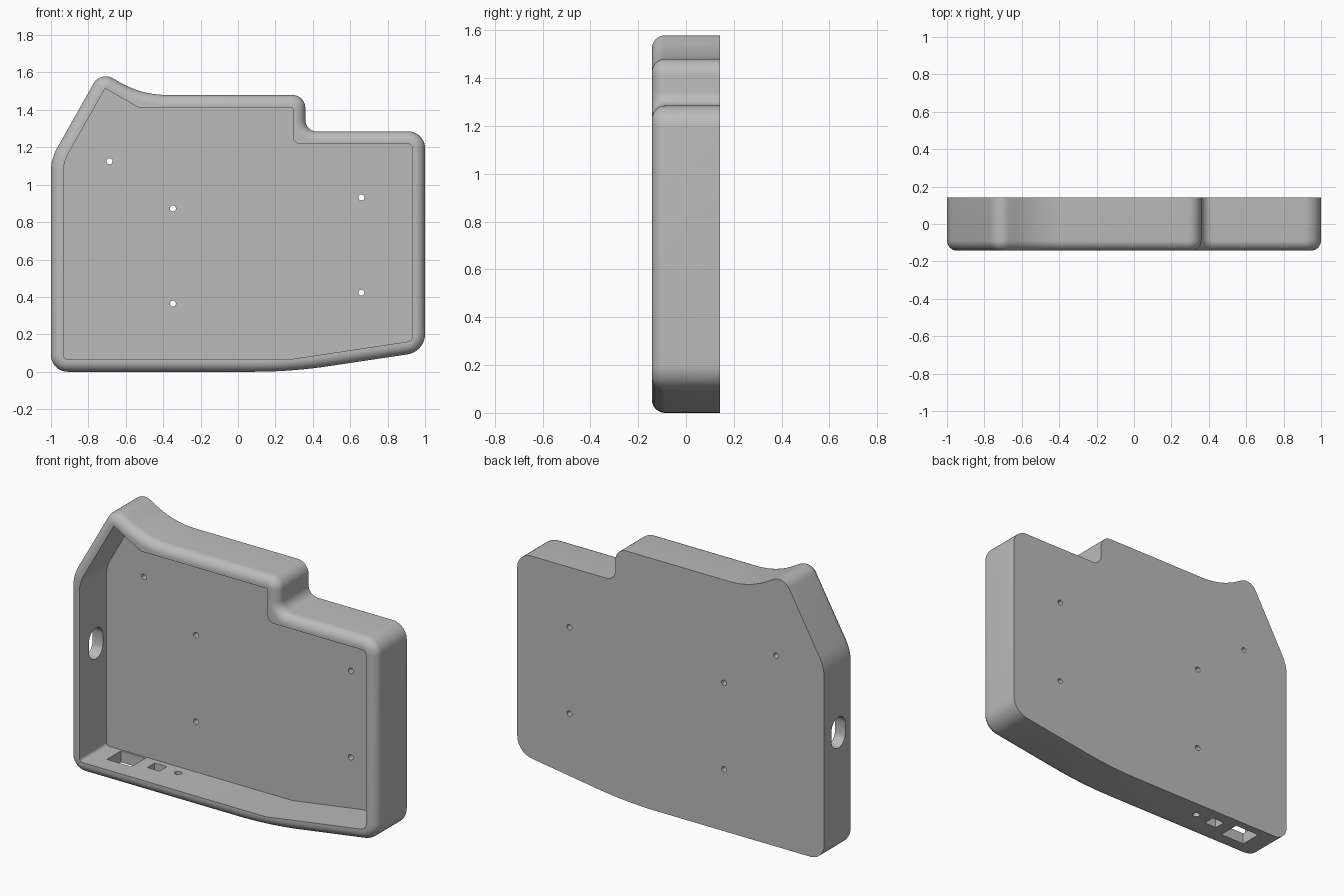
import bpy
import bmesh
from math import pi, sin, cos, tan
from mathutils import Vector, Matrix

cube = bpy.data.objects.get("Cube")
if cube:
    bpy.data.objects.remove(cube)

FRONT, BACK, FLOOR = -0.1425, 0.1425, 0.107
WALL, ROUND, STEPS = 0.067, 0.055, 10

# Outline corners, counter-clockwise: x, z, outer radius, inner radius
CORNERS = [
    (-1, 0, 0.09, 0.02), (0.285, 0, 2.7, 0), (1, 0.107, 0.11, 0.035),
    (1, 1.285, 0.09, 0.025), (0.36, 1.285, 0.06, 0.04), (0.36, 1.48, 0.07, 0.01),
    (-0.515, 1.48, 0.5, 0), (-0.735, 1.607, 0.075, 0), (-1, 1.138, 0.25, 0.19),
]


def outline(inset, inner=False):
    """Points of the outline moved inwards, with every corner rounded."""
    pts = [Vector(c[:2]) for c in CORNERS]
    result = []
    for i, corner in enumerate(CORNERS):
        p = pts[i]
        a = (p - pts[i - 1]).normalized()
        b = (pts[(i + 1) % len(pts)] - p).normalized()
        turn = a.x * b.y - a.y * b.x
        na, nb = Vector((-a.y, a.x)), Vector((-b.y, b.x))
        miter = (na + nb) / (1 + na.dot(nb))
        p = p + miter * inset
        side = 1 if turn > 0 else -1
        r = corner[3] if inner else corner[2] - side * inset
        centre = p + miter * r * side
        start = -na * side
        angle = a.angle(b) * side
        for k in range(STEPS + 1):
            result.append(centre + Matrix.Rotation(angle * k / STEPS, 2) @ start * r)
    return result


def make_object(name, bm):
    bmesh.ops.recalc_face_normals(bm, faces=bm.faces)
    mesh = bpy.data.meshes.new(name)
    bm.to_mesh(mesh)
    bm.free()
    obj = bpy.data.objects.new(name, mesh)
    bpy.context.collection.objects.link(obj)
    return obj


def loft(name, rings):
    """Skin a list of (points, depth) rings and cap both ends."""
    bm = bmesh.new()
    loops = [[bm.verts.new((p.x, y, p.y)) for p in pts] for pts, y in rings]
    for lower, upper in zip(loops, loops[1:]):
        for i in range(len(lower)):
            bm.faces.new((lower[i - 1], lower[i], upper[i], upper[i - 1]))
    bm.faces.new(loops[0])
    bm.faces.new(loops[-1])
    bmesh.ops.remove_doubles(bm, verts=bm.verts, dist=1e-5)
    return make_object(name, bm)


def box_cutter(name, centre, size):
    bm = bmesh.new()
    bmesh.ops.create_cube(bm, size=1)
    bmesh.ops.scale(bm, vec=size, verts=bm.verts)
    bmesh.ops.translate(bm, vec=centre, verts=bm.verts)
    return make_object(name, bm)


def round_cutter(name, centre, radius, axis, stretch=0):
    """Cylinder along an axis; stretch pulls it apart in z to make a slot."""
    bm = bmesh.new()
    bmesh.ops.create_cone(bm, cap_ends=True, segments=32, radius1=radius,
                          radius2=radius, depth=0.2)
    turn = Vector((0, 0, 1)).rotation_difference(Vector(axis)).to_matrix()
    bmesh.ops.rotate(bm, matrix=turn, verts=bm.verts)
    for v in bm.verts:
        if abs(v.co.z) > 1e-5:
            v.co.z += stretch if v.co.z > 0 else -stretch
    bmesh.ops.translate(bm, vec=centre, verts=bm.verts)
    return make_object(name, bm)


# Open tray: back plate, side wall, rounded front rim, cavity
rings = [(outline(0), BACK)]
for k in range(9):
    t = k / 8 * pi / 2
    rings.append((outline(ROUND * (1 - cos(t))), FRONT + ROUND * (1 - sin(t))))
rings += [(outline(WALL, True), FRONT), (outline(WALL, True), FLOOR)]
tray = loft("case_tray", rings)

# Mounting holes through the back plate
cutters = [round_cutter("screw_hole", (x, BACK, z), 0.016, (0, 1, 0))
           for x, z in [(-0.687, 1.125), (-0.348, 0.873), (-0.348, 0.364),
                        (0.66, 0.932), (0.66, 0.423)]]

# Oval cable hole in the side wall, port openings in the bottom wall
cutters += [
    round_cutter("side_slot", (-0.97, 0.01, 0.705), 0.065, (1, 0, 0), 0.026),
    round_cutter("round_port", (-0.42, 0.043, 0.03), 0.02, (0, 0, 1)),
    box_cutter("small_port", (-0.555, 0.04, 0.03), (0.08, 0.07, 0.2)),
    box_cutter("large_port", (-0.75, 0.03, 0.03), (0.16, 0.13, 0.2)),
]

bpy.context.view_layer.objects.active = tray
for cutter in cutters:
    cutter.hide_render = True
    mod = tray.modifiers.new("cut", "BOOLEAN")
    mod.operation = "DIFFERENCE"
    mod.solver = "EXACT"
    mod.object = cutter
    bpy.ops.object.modifier_apply(modifier=mod.name)
    bpy.data.objects.remove(cutter)

# Plain grey finish
grey = bpy.data.materials.new("light_grey")
grey.use_nodes = True
colour = (0.5, 0.5, 0.5, 1)
grey.diffuse_color = colour
grey.node_tree.nodes["Principled BSDF"].inputs["Base Color"].default_value = colour
tray.data.materials.clear()
tray.data.materials.append(grey)

bpy.ops.object.select_all(action="DESELECT")
tray.select_set(True)
bpy.ops.object.shade_smooth_by_angle(angle=pi / 6)
